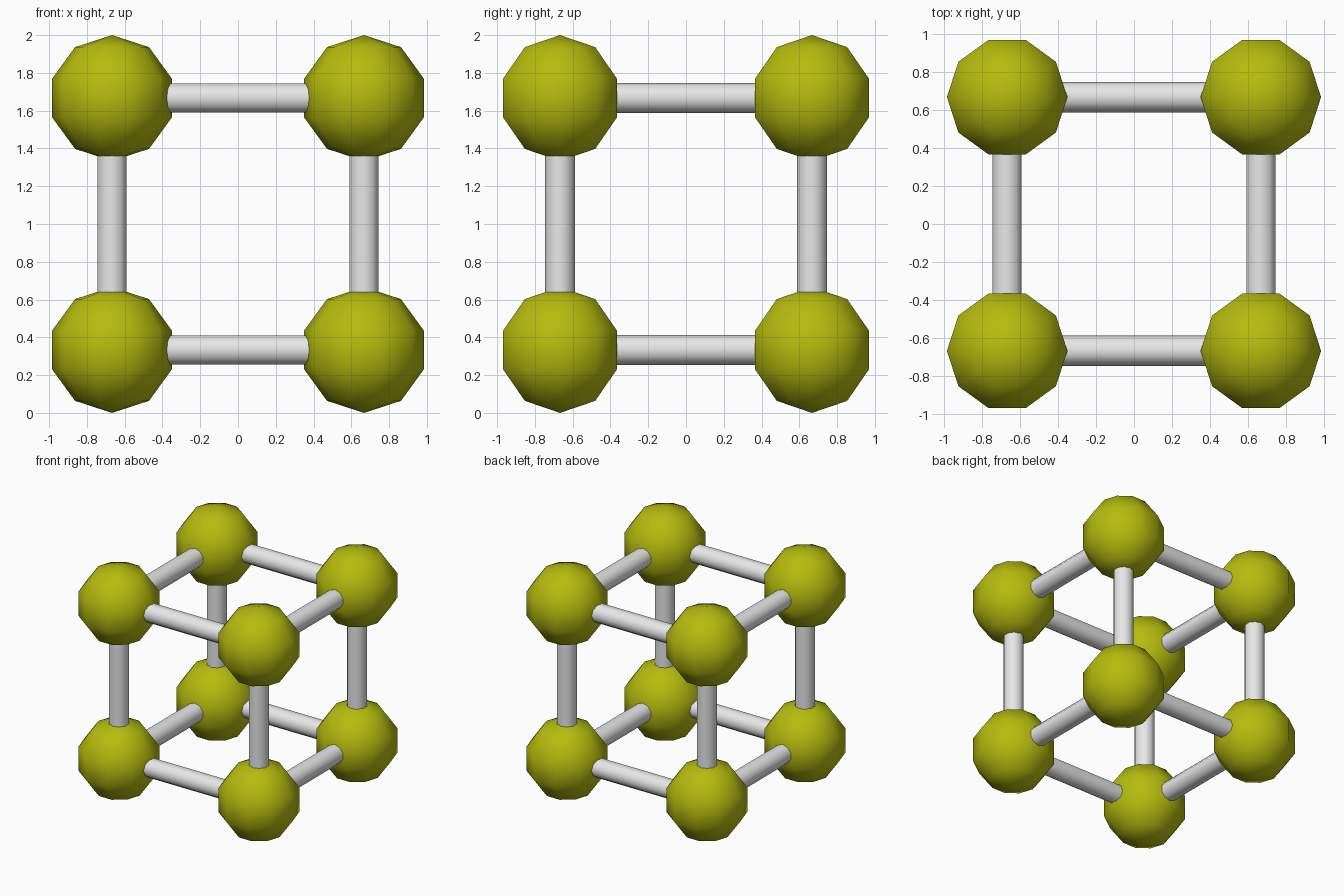
import bpy, bmesh, math
from mathutils import Matrix

if "Cube" in bpy.data.objects:
    bpy.data.objects.remove(bpy.data.objects["Cube"])

D = 0.667      # ball centre offset from the cube centre
R = 0.333      # ball radius
ROD = 0.0805   # rod radius


def material(name, rgb):
    m = bpy.data.materials.new(name)
    m.diffuse_color = (*rgb, 1.0)
    m.use_nodes = True
    m.node_tree.nodes["Principled BSDF"].inputs["Base Color"].default_value = m.diffuse_color
    return m


olive = material("olive green", (0.46, 0.50, 0.004))
white = material("light grey", (0.8, 0.8, 0.8))


def lathe(name, profile, start, matrix, mat):
    """Ten-sided turned solid about z; a radius of 0 makes a pole."""
    bm = bmesh.new()
    rings = []
    for r, z in profile:
        n = 10 if r > 0 else 1
        rings.append([bm.verts.new((r * math.cos(start + math.tau * i / 10),
                                    r * math.sin(start + math.tau * i / 10), z))
                      for i in range(n)])
    for a, b in zip(rings, rings[1:]):
        for i in range(10):
            j = (i + 1) % 10
            quad = [a[i % len(a)], a[j % len(a)], b[j % len(b)], b[i % len(b)]]
            bm.faces.new(list(dict.fromkeys(quad)))
    bm.transform(matrix)
    bmesh.ops.recalc_face_normals(bm, faces=bm.faces)
    for f in bm.faces:
        f.smooth = True
    me = bpy.data.meshes.new(name)
    bm.to_mesh(me)
    bm.free()
    me.materials.append(mat)
    ob = bpy.data.objects.new(name, me)
    bpy.context.collection.objects.link(ob)
    return ob


# Corner balls: poles plus four rings
lats = [math.radians(a) for a in (-54, -18, 18, 54)]
ball = [(0, -R)] + [(R * math.cos(a), R * math.sin(a)) for a in lats] + [(0, R)]
for x in (-D, D):
    for y in (-D, D):
        for z in (-D, D):
            lathe("corner_ball", ball, 0, Matrix.Translation((x, y, z + 1)), olive)

# Connecting rods, open ends buried inside the balls
rod = [(ROD, -D), (ROD, D)]
quarter = math.pi / 2
for a in (-D, D):
    for b in (-D, D):
        lathe("upright_rod", rod, quarter, Matrix.Translation((a, b, 1)), white)
        lathe("cross_rod", rod, quarter,
              Matrix.Translation((0, a, b + 1)) @ Matrix.Rotation(quarter, 4, 'Y'), white)
        lathe("depth_rod", rod, quarter,
              Matrix.Translation((a, 0, b + 1)) @ Matrix.Rotation(quarter, 4, 'X'), white)
